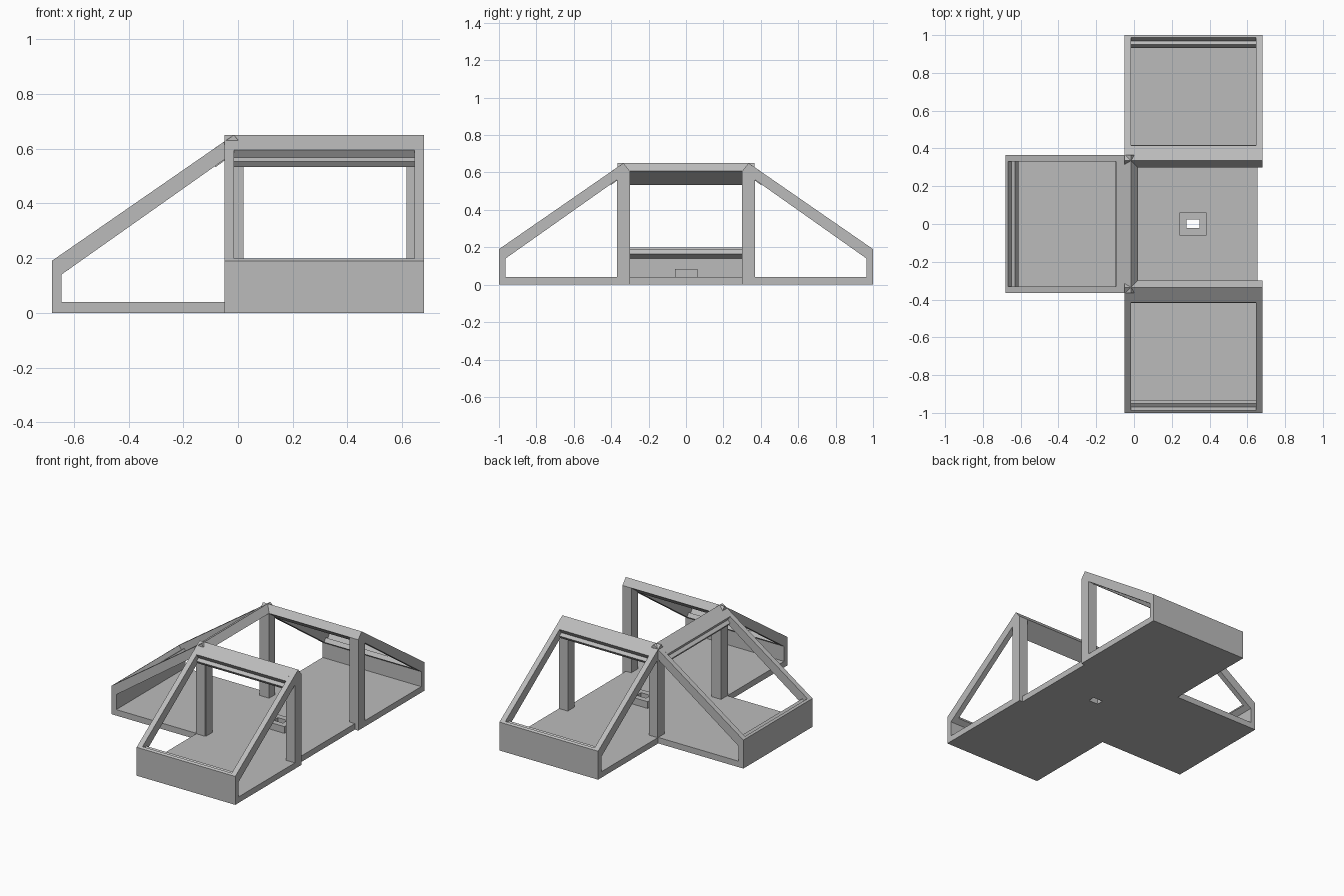
import bpy
import bmesh
from mathutils import Vector

cube = bpy.data.objects.get("Cube")
if cube:
    bpy.data.objects.remove(cube, do_unlink=True)

grey = bpy.data.materials.new("plain_grey")
grey.use_nodes = True
colour = (0.5, 0.5, 0.5, 1)
grey.diffuse_color = colour
grey.node_tree.nodes["Principled BSDF"].inputs["Base Color"].default_value = colour


def slab(name, loops, low, high, place):
    """Fill an outline (later loops are holes), extrude it, and map it into place."""
    curve = bpy.data.curves.new(name + "_outline", 'CURVE')
    curve.dimensions = '2D'
    curve.fill_mode = 'BOTH'
    curve.extrude = (high - low) / 2
    for loop in loops:
        spline = curve.splines.new('POLY')
        spline.points.add(len(loop) - 1)
        for point, (a, b) in zip(spline.points, loop):
            point.co = (a, b, 0, 1)
        spline.use_cyclic_u = True
    helper = bpy.data.objects.new(name + "_helper", curve)
    bpy.context.collection.objects.link(helper)
    graph = bpy.context.evaluated_depsgraph_get()
    mesh = bpy.data.meshes.new_from_object(helper.evaluated_get(graph))
    bpy.data.objects.remove(helper, do_unlink=True)
    bpy.data.curves.remove(curve)

    middle = (low + high) / 2
    bm = bmesh.new()
    bm.from_mesh(mesh)
    for v in bm.verts:
        v.co = Vector(place(v.co.x, v.co.y, v.co.z + middle))
    bmesh.ops.remove_doubles(bm, verts=bm.verts, dist=0.0005)
    bmesh.ops.recalc_face_normals(bm, faces=bm.faces)
    for f in bm.faces:
        f.smooth = False
        f.material_index = 0
    bm.to_mesh(mesh)
    bm.free()
    mesh.name = name
    mesh.materials.clear()
    mesh.materials.append(grey)
    obj = bpy.data.objects.new(name, mesh)
    bpy.context.collection.objects.link(obj)
    return obj


def rect(x0, x1, y0, y1):
    return [(x0, y0), (x1, y0), (x1, y1), (x0, y1)]


# Wing cross-sections: (distance outward, height)
FRAME = [(1, 0), (1, .19), (.335, .65), (.30, .607), (.30, 0)]
OPENING = [(.965, .04), (.965, .14), (.37, .56), (.37, .04)]
RIDGE = [(.30, .607), (.335, .65), (.415, .595), (.397, .567),
         (.417, .552), (.402, .532)]
SILL = [(1, 0), (1, .19), (.987, .199), (.969, .174), (.949, .188),
        (.932, .163), (.965, .14), (.965, 0)]
POST = [(.30, .04), (.37, .04), (.37, .558), (.30, .607)]
T = .035    # frame thickness
P = .03     # extra post thickness


def wing(name, low, high, place):
    slab(name + "_frame_a", [FRAME, OPENING], low, low + T, place)
    slab(name + "_frame_b", [FRAME, OPENING], high - T, high, place)
    slab(name + "_ridge_beam", [RIDGE], low + T, high - T, place)
    slab(name + "_end_wall", [SILL], low + T, high - T, place)
    slab(name + "_post_a", [POST], low + T, low + T + P, place)
    slab(name + "_post_b", [POST], high - T - P, high - T, place)


wing("front_wing", -.05, .68, lambda u, z, v: (v, -u, z))
wing("back_wing", -.05, .68, lambda u, z, v: (v, u, z))
wing("right_wing", -.365, .365, lambda u, z, v: (.32 - u, v, z))


# T-shaped floor and the hollow socket standing on it
def flat(x, y, z):
    return (x, y, z)


half = [(-.645, .33), (-.015, .33), (-.015, .965), (.645, .965),
        (.645, .30), (.655, .30)]
floor = half + [(x, -y) for x, y in reversed(half)]
hole = rect(.278, .348, -.022, .024)
slab("floor", [floor, hole], 0, .04, flat)
slab("floor_socket", [rect(.24, .385, -.06, .062), hole], .04, .085, flat)
